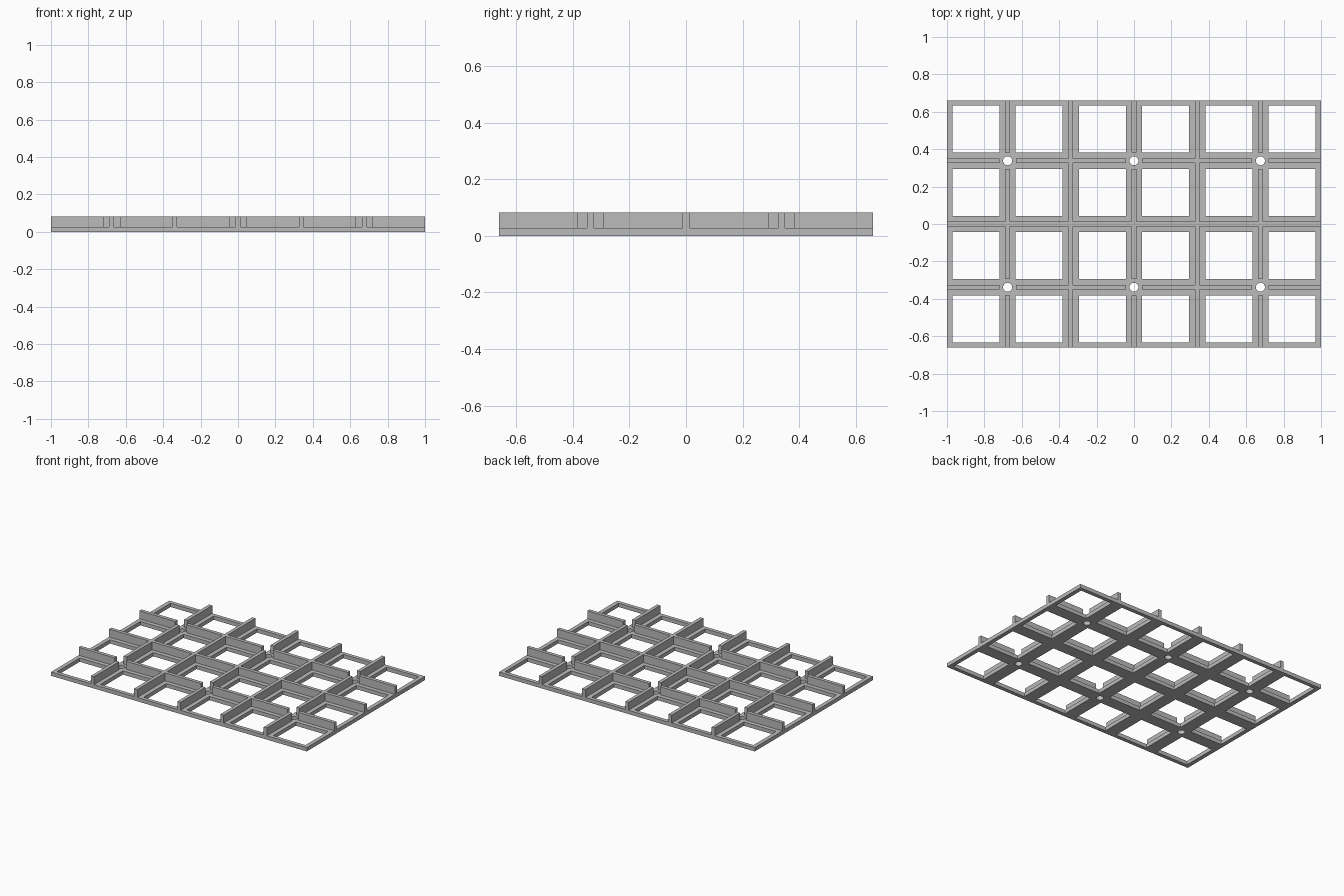
import bpy
import math

if "Cube" in bpy.data.objects:
    bpy.data.objects.remove(bpy.data.objects["Cube"])

PITCH = 0.338        # spacing of the grid cells
WINDOW = 0.126       # half width of a window
HALF_X, HALF_Y = 1.0, 0.66
BASE, TOP = 0.027, 0.083
RIB = 0.0125         # half thickness of a rib
GAP = 0.044          # rib setback around a screw hole
HOLE = 0.024

grey = bpy.data.materials.new("grey plastic")
grey.use_nodes = True
colour = (0.5, 0.5, 0.5, 1)
grey.diffuse_color = colour
grey.node_tree.nodes["Principled BSDF"].inputs["Base Color"].default_value = colour


def rect(cx, cy, hx, hy):
    return [(cx + sx * hx, cy + sy * hy)
            for sx, sy in ((-1, -1), (1, -1), (1, 1), (-1, 1))]


def circle(cx, cy, r, n=32):
    return [(cx + r * math.cos(math.tau * k / n), cy + r * math.sin(math.tau * k / n))
            for k in range(n)]


def slab(name, outlines, z0, z1):
    """Extrude flat outlines; outlines inside others become holes."""
    curve = bpy.data.curves.new(name, 'CURVE')
    curve.dimensions = '2D'
    curve.fill_mode = 'BOTH'
    curve.extrude = (z1 - z0) / 2
    for pts in outlines:
        spline = curve.splines.new('POLY')
        spline.points.add(len(pts) - 1)
        for p, (x, y) in zip(spline.points, pts):
            p.co = (x, y, 0, 1)
        spline.use_cyclic_u = True
    curve.materials.append(grey)
    obj = bpy.data.objects.new(name, curve)
    obj.location.z = (z0 + z1) / 2
    bpy.context.collection.objects.link(obj)
    bpy.ops.object.select_all(action='DESELECT')
    obj.select_set(True)
    bpy.context.view_layer.objects.active = obj
    bpy.ops.object.convert(target='MESH')
    bpy.ops.object.shade_smooth_by_angle(angle=math.radians(30))
    return obj


def runs(half, breaks):
    """Split a rib from -half to half at (position, setback) breaks."""
    start = -half
    for pos, setback in breaks:
        yield start, pos - setback
        start = pos + setback
    yield start, half


# Base plate with windows and screw holes
outlines = [rect(0, 0, HALF_X, HALF_Y)]
for i in range(6):
    for j in range(4):
        outlines.append(rect((i - 2.5) * PITCH, (j - 1.5) * PITCH, WINDOW, WINDOW))
for i in (-2, 0, 2):
    for j in (-1, 1):
        outlines.append(circle(i * PITCH, j * PITCH, HOLE))
slab("base_plate", outlines, 0, BASE)

# Ribs running front to back
ribs = []
for i in range(-2, 3):
    breaks = [] if i % 2 else [(-PITCH, GAP), (0, RIB), (PITCH, GAP)]
    for a, b in runs(HALF_Y, breaks):
        ribs.append(rect(i * PITCH, (a + b) / 2, RIB, (b - a) / 2))
slab("lengthwise_ribs", ribs, BASE, TOP)

# Ribs running side to side
ribs = []
for j in (-1, 0, 1):
    breaks = [(i * PITCH, RIB if i % 2 else GAP)
              for i in range(-2, 3) if j or i % 2]
    for a, b in runs(HALF_X, breaks):
        ribs.append(rect((a + b) / 2, j * PITCH, (b - a) / 2, RIB))
slab("crosswise_ribs", ribs, BASE, TOP)
